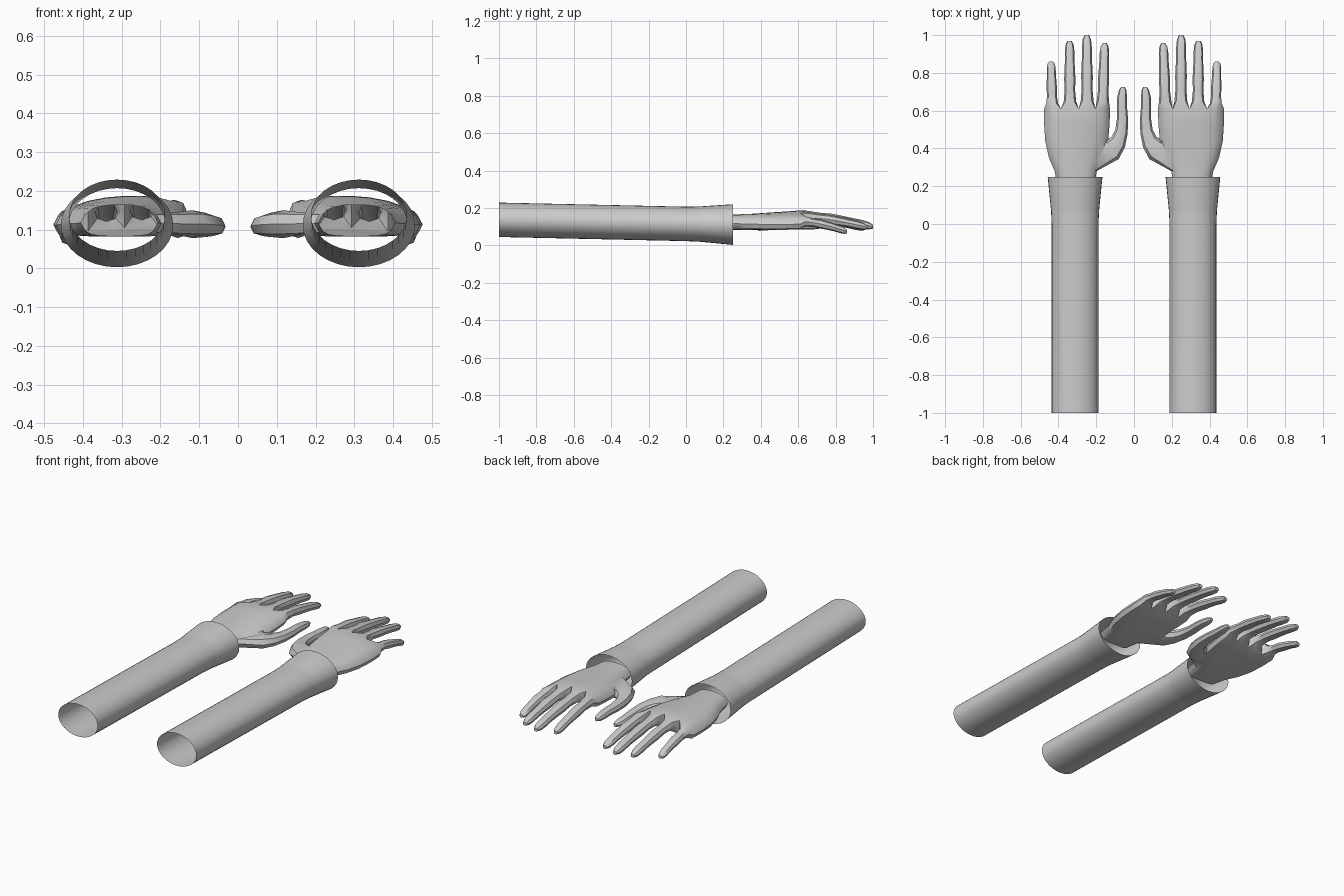
import bpy, bmesh, math
from mathutils import Vector

if "Cube" in bpy.data.objects:
    bpy.data.objects.remove(bpy.data.objects["Cube"])


def finish(bm, name, angle, flip_out=True):
    """Turn a bmesh into a mirrored, angle-smoothed object."""
    bmesh.ops.recalc_face_normals(bm, faces=bm.faces)
    me = bpy.data.meshes.new(name)
    bm.to_mesh(me)
    bm.free()
    ob = bpy.data.objects.new(name, me)
    bpy.context.collection.objects.link(ob)
    mod = ob.modifiers.new("mirror", 'MIRROR')
    mod.use_mirror_merge = False
    bpy.ops.object.select_all(action='DESELECT')
    bpy.context.view_layer.objects.active = ob
    ob.select_set(True)
    bpy.ops.object.shade_smooth_by_angle(angle=math.radians(angle))
    return ob


def bridge(bm, a, b):
    n = len(a)
    for i in range(n):
        bm.faces.new((a[i], a[(i + 1) % n], b[(i + 1) % n], b[i]))


# Sleeve and flared cuff: open elliptical tubes (y, rx, z centre, rz)
def tube(name, stations, sides=32, cx=0.312):
    bm = bmesh.new()
    prev = None
    for y, rx, zc, rz in stations:
        ring = []
        for i in range(sides):
            a = 2 * math.pi * i / sides
            ring.append(bm.verts.new((cx + rx * math.cos(a), y, zc + rz * math.sin(a))))
        if prev:
            bridge(bm, prev, ring)
        prev = ring
    return finish(bm, name, 30)


tube("sleeve", [(-1.0, .124, .137, .092), (0.0, .124, .115, .092), (0.07, .127, .114, .094)])
tube("cuff", [(0.07, .127, .114, .094), (0.25, .145, .1115, .1085)])

# Hand: palm rings with nine columns, so each finger grows from two columns
bm = bmesh.new()
COLS = [0, .11, .22, .345, .475, .61, .745, .87, 1]
# y, inner x, outer x, inner z, outer z, arch, half thickness
PALM = [(.20, .207, .405, .118, .118, .006, .040),
        (.28, .198, .420, .116, .116, .008, .042),
        (.35, .165, .450, .114, .114, .012, .043),
        (.44, .137, .470, .120, .112, .016, .043),
        (.53, .129, .476, .128, .112, .019, .042),
        (.61, .127, .476, .135, .114, .021, .041)]


def palm_point(row, u, side):
    y, x0, x1, z0, z1, arch, h = row
    t = abs(2 * u - 1)
    zc = z0 + (z1 - z0) * u + arch * (1 - t * t)
    edge = 0.55 + 0.45 * (1 - t ** 3)
    inset = 0.012 * (1 - 2 * u) * t ** 4 if side else 0
    return bm.verts.new((x0 + (x1 - x0) * u + inset, y, zc + side * h * edge))


top, bot, inner, outer = [], [], [], []
for row in PALM:
    top.append([palm_point(row, u, 1) for u in COLS])
    bot.append([palm_point(row, u, -1) for u in COLS])
    inner.append(palm_point(row, 0, 0))
    outer.append(palm_point(row, 1, 0))

for r in range(len(PALM) - 1):
    for c in range(8):
        for g in (top, bot):
            bm.faces.new((g[r][c], g[r][c + 1], g[r + 1][c + 1], g[r + 1][c]))
    for mid, c in ((inner, 0), (outer, 8)):
        if mid is inner and r in (1, 2):
            continue  # opening for the thumb
        bm.faces.new((top[r][c], top[r + 1][c], mid[r + 1], mid[r]))
        bm.faces.new((mid[r], mid[r + 1], bot[r + 1][c], bot[r][c]))


def grow(start, stations):
    """Extend an eight-sided opening; stations are (centre, travel dir, rw, rz)."""
    prev = start
    k = 0.72
    shape = [(-k, k), (0, 1), (k, k), (1, 0), (k, -k), (0, -1), (-k, -k), (-1, 0)]
    for centre, d, rw, rz in stations:
        w = Vector((d[0], d[1], 0)).normalized()
        w = Vector((w.y, -w.x, 0))
        ring = [bm.verts.new(Vector(centre) + w * (a * rw) + Vector((0, 0, b * rz)))
                for a, b in shape]
        bridge(bm, prev, ring)
        prev = ring
    bm.faces.new(prev)


# Fingers: base (x, z), tip (x, y, z), radius
webs = [inner[-1]]
for c in (2, 4, 6):
    a, b = top[-1][c], bot[-1][c]
    webs.append(bm.verts.new((a.co + b.co) / 2))
webs.append(outer[-1])
FINGERS = [(.166, .149, .155, .957, .092, .030), (.248, .156, .250, 1.0, .100, .031),
           (.339, .151, .341, .97, .097, .030), (.433, .128, .439, .86, .074, .028)]
KNUCKLES = [(.08, 1.1), (.25, .92), (.42, 1.0), (.56, .92), (.72, .84),
            (.84, .84), (.94, .72), (1.0, .38)]
T, B = top[-1], bot[-1]
for i, (bx, bz, tx, ty, tz, r) in enumerate(FINGERS):
    j = 2 * i
    start = [T[j], T[j + 1], T[j + 2], webs[i + 1], B[j + 2], B[j + 1], B[j], webs[i]]
    path = []
    for t, f in KNUCKLES:
        centre = (bx + (tx - bx) * t, .62 + (ty - .62) * t, bz + (tz - bz) * t ** 1.6)
        path.append((centre, (0, 1), r * f, r * f * .88))
    grow(start, path)

# Thumb: leaves the palm sideways, then turns forward
start = [top[1][0], top[2][0], top[3][0], inner[3], bot[3][0], bot[2][0], bot[1][0], inner[1]]
grow(start, [((.117, .392, .114), (-1, .75), .060, .036),
             ((.083, .435, .112), (-.8, 1), .045, .031),
             ((.066, .490, .110), (-.3, 1), .034, .027),
             ((.061, .560, .108), (0, 1), .029, .024),
             ((.064, .620, .107), (.05, 1), .027, .022),
             ((.063, .670, .105), (0, 1), .026, .020),
             ((.060, .708, .104), (0, 1), .020, .016),
             ((.059, .725, .103), (0, 1), .010, .009)])

finish(bm, "hand", 40)
